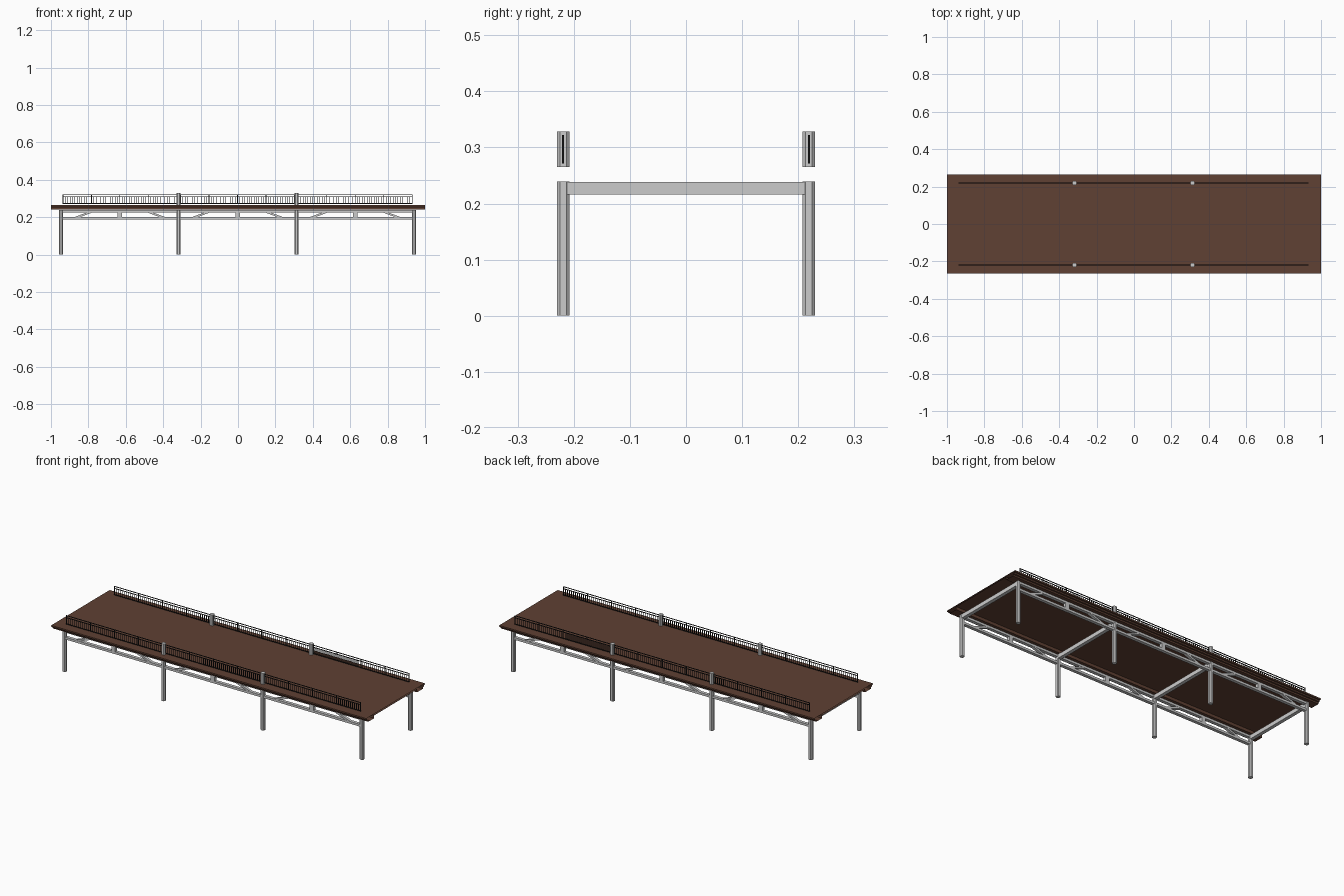
import bpy, bmesh
from mathutils import Vector, Matrix

if "Cube" in bpy.data.objects:
    bpy.data.objects.remove(bpy.data.objects["Cube"])

POST_X = [-0.946, -0.3175, 0.3125, 0.941]
SIDE_Y = 0.219
W = 0.022


def material(name, color):
    m = bpy.data.materials.new(name)
    m.diffuse_color = (*color, 1)
    m.use_nodes = True
    m.node_tree.nodes["Principled BSDF"].inputs["Base Color"].default_value = m.diffuse_color
    return m


BROWN = material("brown_deck", (0.115, 0.052, 0.033))
BLACK = material("black_rail", (0.012, 0.012, 0.012))


def finish(name, bm, mat=None):
    me = bpy.data.meshes.new(name)
    bmesh.ops.recalc_face_normals(bm, faces=bm.faces)
    bm.to_mesh(me)
    bm.free()
    ob = bpy.data.objects.new(name, me)
    bpy.context.collection.objects.link(ob)
    if mat:
        me.materials.append(mat)
    return ob


def box(bm, x0, x1, y0, y1, z0, z1):
    c = Vector((x0 + x1, y0 + y1, z0 + z1)) / 2
    s = Matrix.Diagonal((x1 - x0, y1 - y0, z1 - z0, 1))
    return bmesh.ops.create_cube(bm, size=1, matrix=Matrix.Translation(c) @ s)["verts"]


def post(bm, x, y, z0, z1, chamfer=0.005):
    # square post with chamfered upright edges
    h = W / 2
    verts = box(bm, x - h, x + h, y - h, y + h, z0, z1)
    edges = {e for v in verts for e in v.link_edges
             if abs(e.verts[0].co.z - e.verts[1].co.z) > 1e-4}
    bmesh.ops.bevel(bm, geom=list(edges), offset=chamfer, segments=1, affect='EDGES')


def prism(bm, pts, y0, y1):
    # outline in x/z extruded along y
    f = bm.faces.new([bm.verts.new((x, y0, z)) for x, z in pts])
    r = bmesh.ops.extrude_face_region(bm, geom=[f])
    bmesh.ops.translate(bm, vec=(0, y1 - y0, 0),
                        verts=[v for v in r["geom"] if isinstance(v, bmesh.types.BMVert)])


# Deck: stepped edge profile swept along x, ends left open
half = [(0.265, 0.265), (0.265, 0.257), (0.256, 0.257), (0.256, 0.249),
        (0.247, 0.249), (0.247, 0.240), (0.195, 0.240), (0.195, 0.257)]
profile = half + [(-y, z) for y, z in reversed(half)]
bm = bmesh.new()
ends = [[bm.verts.new((x, y, z)) for y, z in profile] for x in (-1, 1)]
n = len(profile)
for i in range(n):
    j = (i + 1) % n
    bm.faces.new((ends[0][i], ends[0][j], ends[1][j], ends[1][i]))
finish("deck", bm, BROWN)

# Support posts and the short pillars above the deck
for side, y in (("front", -SIDE_Y), ("back", SIDE_Y)):
    bm = bmesh.new()
    for x in POST_X:
        post(bm, x, y, 0, 0.239)
    finish(side + "_support_posts", bm)
    bm = bmesh.new()
    for x in POST_X[1:3]:
        post(bm, x, y, 0.2655, 0.328)
    finish(side + "_rail_pillars", bm)

# Cross beams joining each pair of posts
bm = bmesh.new()
for x in POST_X:
    box(bm, x - 0.01, x + 0.01, -SIDE_Y, SIDE_Y, 0.216, 0.2385)
finish("cross_beams", bm)

# Side trusses: chords, centre upright and two slanted braces per span
for side, y in (("front", -SIDE_Y), ("back", SIDE_Y)):
    bm = bmesh.new()
    y0, y1 = y - 0.009, y + 0.009
    for a, b in zip(POST_X, POST_X[1:]):
        box(bm, a, b, y0, y1, 0.226, 0.2385)
        box(bm, a, b, y0, y1, 0.187, 0.200)
        mid = (a + b) / 2
        box(bm, mid - 0.012, mid + 0.012, y0, y1, 0.198, 0.228)
        for x, s in ((a, 1), (b, -1)):
            prism(bm, [(x + s * 0.065, 0.198), (x + s * 0.095, 0.198),
                       (x + s * 0.175, 0.228), (x + s * 0.145, 0.228)],
                  y0 + 0.001, y1 - 0.001)
    finish(side + "_truss", bm)

# Railings: three rails, uprights at the quarters, thin balusters
for side, y in (("front", -SIDE_Y), ("back", SIDE_Y)):
    bm = bmesh.new()
    t = 0.002
    for a, b in zip(POST_X, POST_X[1:]):
        a, b = a + 0.01, b - 0.01
        for z in (0.273, 0.309, 0.3205):
            box(bm, a, b, y - t, y + t, z - 0.0015, z + 0.0015)
        count = 48
        for i in range(count + 1):
            x = a + (b - a) * i / count
            main = i % 12 == 0
            r = 0.002 if main else 0.0012
            box(bm, x - r, x + r, y - r, y + r, 0.2715, 0.3215 if main else 0.309)
    finish(side + "_railing", bm, BLACK)
